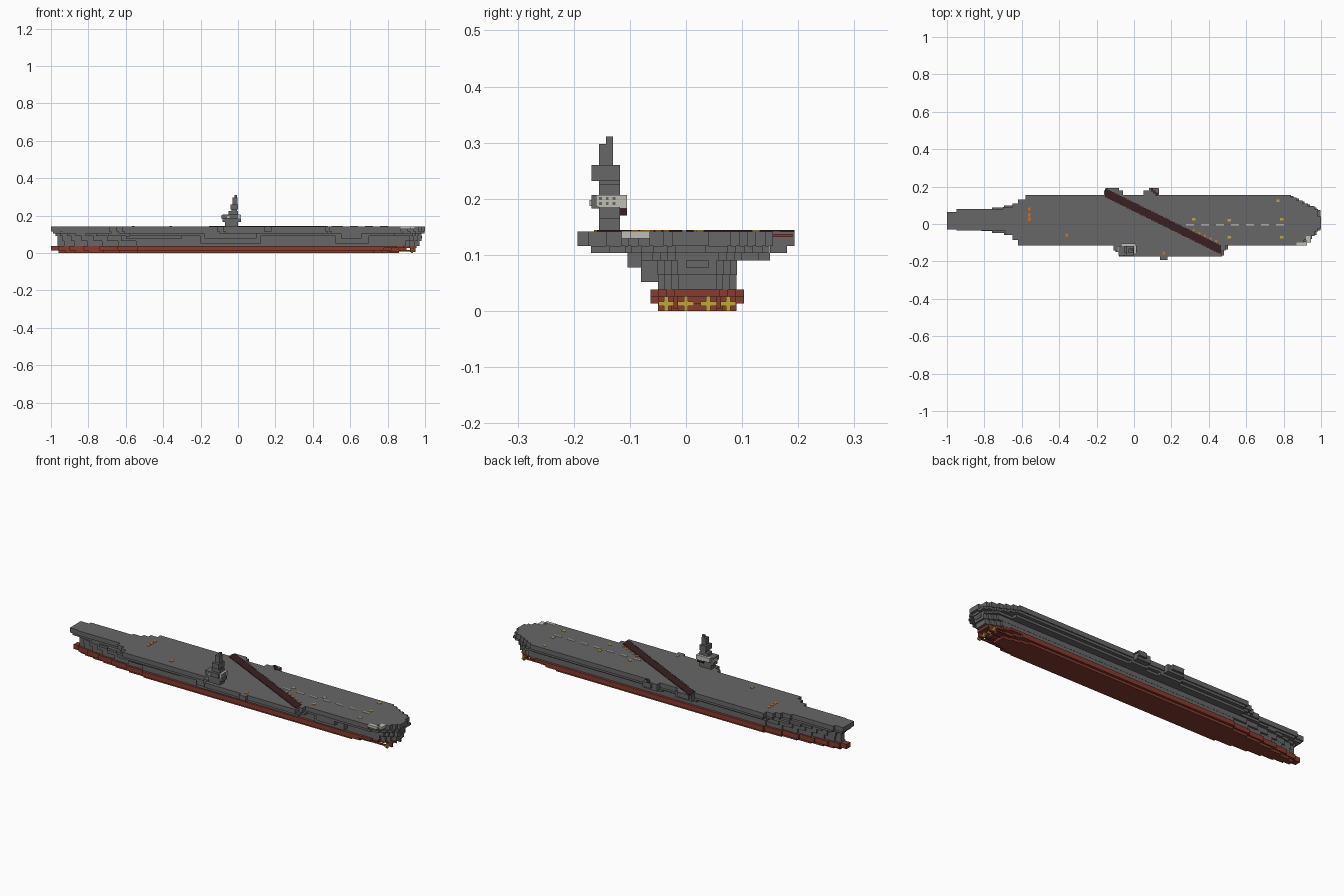
import bpy, bmesh

cube = bpy.data.objects.get("Cube")
if cube:
    bpy.data.objects.remove(cube, do_unlink=True)

V = 2 / 155  # block size


def material(name, *rgb):
    m = bpy.data.materials.new(name)
    m.use_nodes = True
    m.diffuse_color = (*rgb, 1)
    m.node_tree.nodes["Principled BSDF"].inputs["Base Color"].default_value = (*rgb, 1)
    return m


GREY = material("deck grey", .135, .135, .135)
RED = material("hull red", .24, .045, .028)
MAROON = material("dark maroon", .04, .014, .014)
LIGHT = material("pale grey", .52, .51, .46)
YELLOW = material("propeller yellow", .55, .38, .04)
ORANGE = material("marking orange", .62, .17, .02)


def finish(name, bm, mat):
    bmesh.ops.recalc_face_normals(bm, faces=bm.faces)
    me = bpy.data.meshes.new(name)
    bm.to_mesh(me)
    bm.free()
    me.materials.append(mat)
    ob = bpy.data.objects.new(name, me)
    bpy.context.collection.objects.link(ob)
    return ob


def boxes(name, mat, items):
    """Join boxes given as x0, x1, y0, y1, z0, z1."""
    bm = bmesh.new()
    for x0, x1, y0, y1, z0, z1 in items:
        verts = bmesh.ops.create_cube(bm, size=1)["verts"]
        for v in verts:
            v.co = (x1 if v.co.x > 0 else x0, y1 if v.co.y > 0 else y0,
                    z1 if v.co.z > 0 else z0)
    return finish(name, bm, mat)


def slab(name, mat, low, high, z0, z1, end):
    """Extrude a stepped plan; low and high list (x start, y) for each side."""
    def stair(steps):
        pts = []
        for i, (x, y) in enumerate(steps):
            nxt = steps[i + 1][0] if i + 1 < len(steps) else end
            pts += [(x, y), (nxt, y)]
        return pts
    bm = bmesh.new()
    outline = stair(low) + stair(high)[::-1]
    face = bm.faces.new([bm.verts.new((x, y, z0)) for x, y in outline])
    ext = bmesh.ops.extrude_face_region(bm, geom=[face])["geom"]
    for v in ext:
        if isinstance(v, bmesh.types.BMVert):
            v.co.z = z1
    return finish(name, bm, mat)


def hull(name, mat, start, end, half, bow, stern, z0, z1):
    """Stepped hull level tapering at bow and stern about the keel line."""
    keel, n = .02, 6
    widths = [(start + bow * (i / n) ** 1.4, half * (.2 + .8 * i / n)) for i in range(n + 1)]
    widths += [(end - stern + stern * i / 4, half * (1 - .17 * i)) for i in range(1, 4)]
    slab(name, mat, [(x, keel - w) for x, w in widths],
         [(x, keel + w) for x, w in widths], z0, z1, end)


# Hull levels, flaring outwards above the waterline
hull("keel_plate", RED, -.96, .86, .07, .42, .18, 0, V)
hull("lower_hull", RED, -1, .9, .083, .46, .16, V, 2 * V)
hull("waterline_hull", RED, -1, .955, .083, .46, .14, 2 * V, 3 * V)
hull("lower_side", GREY, -.965, .97, .07, .42, .1, 3 * V, 5 * V)
hull("upper_side", GREY, -.965, .98, .071, .34, .08, 5 * V, 7 * V)
hull("flare", GREY, -.975, .98, .08, .28, .06, 7 * V, 8 * V)

# Flight deck with stepped outline, over a slightly inset gallery
deck_low = [(-1, -.03), (-.95, -.035), (-.69, -.06), (-.65, -.085), (-.62, -.115),
            (-.11, -.142), (-.08, -.175), (.47, -.142), (.49, -.115), (.87, -.103),
            (.91, -.085), (.94, -.065), (.965, -.04), (.985, -.025)]
deck_high = [(-1, .065), (-.95, .08), (-.7, .092), (-.65, .11), (-.62, .13), (-.58, .155),
             (.84, .142), (.87, .125), (.9, .11), (.93, .095), (.965, .08), (.985, .04)]
slab("flight_deck", GREY, deck_low, deck_high, 9 * V, 11 * V, 1)
slab("deck_gallery", GREY, [(x + .012, y + .006) for x, y in deck_low],
     [(x + .012, y - .006) for x, y in deck_high], 8 * V, 9 * V, .985)

# Deck edge platforms on both sides
boxes("edge_platforms", GREY, [
    (-.16, -.06, .15, .18, 8 * V, 11 * V), (-.15, -.08, .17, .193, 9 * V, 11 * V),
    (.05, .13, .15, .18, 8 * V, 11 * V), (.08, .13, .17, .193, 9 * V, 11 * V),
    (.14, .18, -.193, -.17, 9 * V, 11 * V)])

# Galleries and boat bays beneath the deck overhang
boxes("side_galleries", GREY, [
    (-.58, .84, -.08, -.04, 7 * V, 8 * V), (-.58, .84, .08, .13, 7 * V, 8 * V),
    (-.2, .12, -.08, -.04, 4 * V, 7 * V), (-.18, .1, -.104, -.05, 6 * V, 8 * V),
    (.52, .7, -.08, -.04, 4 * V, 7 * V), (.55, .66, -.104, -.05, 6 * V, 8 * V),
    (-.1, .46, -.15, -.1, 8 * V, 9 * V), (-.6, -.3, -.07, -.04, 6 * V, 7 * V),
    (-.17, -.04, .08, .15, 7 * V, 8 * V), (.04, .14, .08, .15, 7 * V, 8 * V)])
boxes("stern_door", GREY, [(.97, .984, 0, .04, 6 * V, 7 * V)])

# Diagonal stepped stripe across the deck
top = 11 * V
steps = 48
boxes("diagonal_stripe", MAROON, [
    (x, x + V, y - .024, y + .024, top - .002, top + .002)
    for x, y in ((-.155 + i * V, .165 - i * .3 / (steps - 1)) for i in range(steps))])
boxes("platform_stripe", MAROON, [
    (.09 + i * V, .09 + (i + 1) * V, .175 - i * V, .193 - i * V, top - .002, top + .002)
    for i in range(3)])
boxes("platform_band", RED, [(.128, .133, .155, .19, 10 * V + .003, 10 * V + .008)])

# Island with bridge, stacked towers and mast
boxes("island", GREY, [
    (-.07, 0, -.155, -.118, top, .17), (-.083, .015, -.155, -.118, .165, .185),
    (-.083, 0, -.168, -.118, .183, .207), (-.05, 0, -.155, -.118, .207, .225),
    (-.04, 0, -.168, -.118, .232, .26), (-.035, -.005, -.155, -.118, .222, .235)])
boxes("mast", GREY, [(-.03, -.004, -.155, -.13, .26, .298),
                     (-.018, -.005, -.143, -.13, .298, .311)])
boxes("bridge_panels", LIGHT, [
    (-.07, .012, -.12, -.105, .183, .207), (0, .013, -.16, -.118, .185, .207),
    (-.09, -.08, -.15, -.118, .185, .2), (-.06, -.045, -.172, -.15, .187, .198)])
boxes("bridge_wing", MAROON, [(-.03, .005, -.118, -.105, .17, .183)])
boxes("bridge_windows", GREY, [
    (.01, .015, y, y + .005, z, z + .005)
    for y in (-.155, -.143, -.131) for z in (.189, .198)])

# Pale fittings on the stern corner
boxes("stern_fittings", LIGHT, [
    (.87, .925, -.115, -.098, 10 * V, top + .001), (.92, .945, -.1, -.065, 10 * V, top + .001)])

# Deck markings
def plates(name, mat, spots, w, h):
    boxes(name, mat, [(x - w, x + w, y - h, y + h, top - .002, top + .002) for x, y in spots])


plates("centre_dashes", LIGHT, [(.3 + i * .08, -.003) for i in range(7)], .022, .004)
plates("bow_marks", ORANGE, [(-.56, .025), (-.56, .05), (-.56, .08), (-.36, -.06),
                             (.16, -.155)], .007, .009)
plates("stripe_marks", ORANGE, [(.32 + i * .03, -.035 - i * .014) for i in range(5)], .006, .006)
plates("yellow_marks", YELLOW, [(.32, .025), (.51, .02), (.51, -.07), (.77, .125),
                                (.79, .025), (.79, -.07)], .009, .007)

# Propellers, shafts and rudders below the stern
props, shafts = [], []
for y in (-.035, .0, .04, .075):
    shafts.append((.8, .93, y - .004, y + .004, V - .004, V + .004))
    props += [(.925, .935, y - .014, y + .014, .009, .017),
              (.925, .935, y - .004, y + .004, 0, 2 * V)]
boxes("propellers", YELLOW, props)
boxes("propeller_shafts", RED, shafts)
boxes("rudders", RED, [(.92, .95, y - .004, y + .004, .004, 2 * V) for y in (-.018, .058)])
